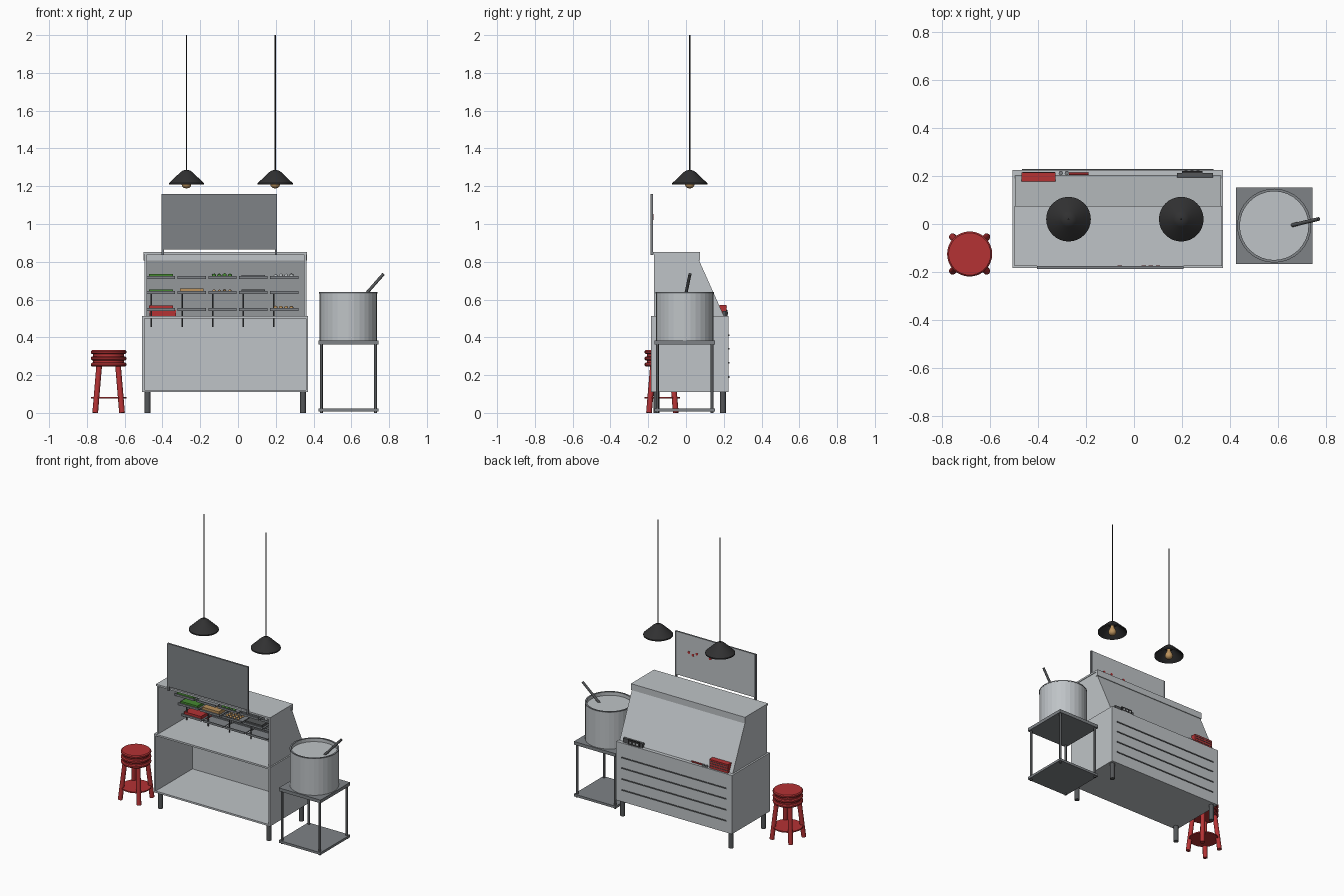
import bpy, bmesh, math, random
from mathutils import Vector

if "Cube" in bpy.data.objects:
    bpy.data.objects.remove(bpy.data.objects["Cube"])

random.seed(4)


def material(name, r, g, b):
    m = bpy.data.materials.new(name)
    m.diffuse_color = (r, g, b, 1)
    m.use_nodes = True
    m.node_tree.nodes["Principled BSDF"].inputs["Base Color"].default_value = m.diffuse_color
    return m


LIGHT = material("light steel", 0.52, 0.55, 0.57)
MID = material("grey steel", 0.21, 0.225, 0.24)
DARK = material("dark steel", 0.09, 0.095, 0.1)
BLACK = material("black enamel", 0.03, 0.03, 0.031)
RED = material("red paint", 0.46, 0.032, 0.034)
GREEN = material("leaf green", 0.06, 0.25, 0.03)
TAN = material("warm tan", 0.5, 0.29, 0.11)


def finish(name, bm, mat, smooth=False):
    bmesh.ops.recalc_face_normals(bm, faces=bm.faces)
    me = bpy.data.meshes.new(name)
    bm.to_mesh(me)
    bm.free()
    me.materials.append(mat)
    ob = bpy.data.objects.new(name, me)
    bpy.context.collection.objects.link(ob)
    if smooth:
        bpy.ops.object.select_all(action='DESELECT')
        ob.select_set(True)
        bpy.context.view_layer.objects.active = ob
        bpy.ops.object.shade_smooth_by_angle(angle=math.radians(35))
    return ob


def box(name, x, y, z, mat):
    bm = bmesh.new()
    bmesh.ops.create_cube(bm, size=1)
    for v in bm.verts:
        v.co = [sum(r) / 2 + c * (r[1] - r[0]) for r, c in zip((x, y, z), v.co)]
    return finish(name, bm, mat)


def lathe(name, profile, cx, cy, mat, n=32, smooth=True):
    bm = bmesh.new()
    verts = [bm.verts.new((r, 0, z)) for r, z in profile]
    edges = [bm.edges.new(p) for p in zip(verts, verts[1:])]
    bmesh.ops.spin(bm, geom=verts + edges, cent=(0, 0, 0), axis=(0, 0, 1),
                   angle=math.tau, steps=n)
    bmesh.ops.remove_doubles(bm, verts=bm.verts, dist=1e-5)
    bmesh.ops.translate(bm, verts=bm.verts, vec=(cx, cy, 0))
    return finish(name, bm, mat, smooth)


def rod(name, a, b, r, mat, n=12):
    a, b = Vector(a), Vector(b)
    bm = bmesh.new()
    bmesh.ops.create_cone(bm, cap_ends=True, segments=n, radius1=r, radius2=r,
                          depth=(b - a).length)
    q = Vector((0, 0, 1)).rotation_difference(b - a)
    for v in bm.verts:
        v.co = q @ v.co + (a + b) / 2
    return finish(name, bm, mat, True)


def prism(name, outline, x, mat):
    """Extrude a (y, z) outline along x."""
    bm = bmesh.new()
    f = bm.faces.new([bm.verts.new((x[0], y, z)) for y, z in outline])
    g = bmesh.ops.extrude_face_region(bm, geom=[f])["geom"]
    bmesh.ops.translate(bm, vec=(x[1] - x[0], 0, 0),
                        verts=[v for v in g if isinstance(v, bmesh.types.BMVert)])
    return finish(name, bm, mat)


# Lower cabinet, open at the front
L, R, F, B = -0.507, 0.371, -0.184, 0.226
box("cabinet_floor", (L, R), (F, B), (0.11, 0.122), LIGHT)
box("cabinet_counter", (L, R), (F, B), (0.5, 0.512), LIGHT)
box("cabinet_back", (L, R), (B - 0.012, B), (0.11, 0.512), LIGHT)
for x in (L, R - 0.012):
    box("cabinet_side", (x, x + 0.012), (F, B), (0.11, 0.512), LIGHT)
for z in (0.19, 0.265, 0.34, 0.412):
    box("back_slat_line", (L + 0.04, R - 0.04), (B, B + 0.004), (z - 0.004, z + 0.004), DARK)
for x in (-0.479, 0.344):
    for y in (-0.155, 0.195):
        rod("cabinet_leg", (x, y, 0), (x, y, 0.112), 0.016, DARK, 16)

# Upper display case with sloped rear panel
side = [(-0.17, 0.51), (0.202, 0.51), (0.068, 0.81), (0.068, 0.845), (-0.17, 0.845)]
for x in (-0.495, 0.35):
    prism("case_side", side, (x, x + 0.012), LIGHT)
prism("case_slope_panel", [(0.202, 0.51), (0.068, 0.81), (0.06, 0.81), (0.194, 0.51)],
      (-0.495, 0.362), LIGHT)
box("case_roof", (-0.499, 0.366), (-0.176, 0.074), (0.839, 0.851), LIGHT)
box("case_roof_lip", (-0.499, 0.366), (0.058, 0.074), (0.808, 0.851), LIGHT)

# Sign board on two posts
sign = box("sign_board", (-0.405, 0.207), (-0.188, -0.176), (0.865, 1.16), MID)
sign.data.materials.append(LIGHT)
for p in sign.data.polygons:
    p.material_index = 1 if p.normal.y > 0.5 else 0
for x in (-0.405, 0.195):
    box("sign_post", (x, x + 0.012), (-0.188, -0.174), (0.835, 1.16), MID)
for x, z in ((0.10, 1.04), (0.07, 1.03), (0.04, 1.045), (-0.06, 1.04)):
    rod("sign_dot", (x, -0.177, z), (x, -0.173, z), 0.009, RED)


# Stepped trays and their contents
def balls(name, x, y, z, r, mat):
    for i in range(4):
        for j in range(3):
            bm = bmesh.new()
            bmesh.ops.create_icosphere(bm, subdivisions=2, radius=r)
            bmesh.ops.translate(bm, verts=bm.verts, vec=(
                x + 0.03 + i * 0.028, y + 0.022 + j * 0.026, z + r * random.uniform(0.6, 1)))
            finish(name, bm, mat, True)


def heap(name, x, y, z, h, mat):
    box(name, (x + 0.012, x + 0.138), (y + 0.01, y + 0.085), (z, z + h), mat)


rows = [(0.0, 0.71), (0.042, 0.63), (0.08, 0.54)]
fill = {(0, 0): (heap, 0.02, GREEN), (0, 2): (balls, 0.012, GREEN),
        (0, 3): (heap, 0.014, MID), (0, 4): (balls, 0.011, LIGHT),
        (1, 0): (heap, 0.018, GREEN), (1, 1): (heap, 0.022, TAN),
        (1, 2): (balls, 0.009, TAN), (1, 3): (heap, 0.016, DARK),
        (2, 0): (heap, 0.022, RED), (2, 4): (balls, 0.011, TAN)}
for r, (y, z) in enumerate(rows):
    for c in range(5):
        x = -0.483 + c * 0.163
        box("tray", (x, x + 0.15), (y, y + 0.095), (z, z + 0.006), MID)
        for yy in (y, y + 0.089):
            box("tray_rim", (x, x + 0.15), (yy, yy + 0.006), (z, z + 0.014), MID)
        if (r, c) in fill:
            kind, size, mat = fill[r, c]
            kind("tray_food", x, y, z + 0.006, size, mat)
for c in range(5):
    x = -0.458 + c * 0.162
    rod("tray_post", (x, 0.1, 0.455), (x, 0.1, 0.632), 0.004, DARK, 8)

# Small things on the rear ledge
box("red_crate", (-0.468, -0.327), (0.178, 0.215), (0.512, 0.572), RED)
for z in (0.528, 0.545, 0.56):
    box("crate_groove", (-0.465, -0.33), (0.215, 0.217), (z - 0.002, z + 0.002), DARK)
rod("red_tool_handle", (-0.27, 0.209, 0.518), (-0.19, 0.209, 0.518), 0.005, RED)
for x in (-0.305, -0.28):
    rod("tool_head", (x, 0.212, 0.512), (x, 0.212, 0.522), 0.009, MID)
box("ledge_box", (0.18, 0.33), (0.194, 0.212), (0.512, 0.54), DARK)
box("ledge_box_cover", (0.2, 0.285), (0.212, 0.22), (0.512, 0.545), BLACK)
for x in (0.21, 0.235, 0.26):
    box("ledge_box_mark", (x, x + 0.012), (0.22, 0.222), (0.522, 0.534), LIGHT)

# Pot stand
SX, SY = (0.426, 0.743), (-0.167, 0.153)
box("stand_top", SX, SY, (0.362, 0.384), MID)
box("stand_bottom", SX, SY, (0.008, 0.024), MID)
for x in (0.441, 0.728):
    for y in (-0.152, 0.138):
        rod("stand_leg", (x, y, 0), (x, y, 0.365), 0.008, DARK)

# Stock pot and ladle
lathe("stock_pot", [(0, 0.384), (0.152, 0.384), (0.152, 0.637), (0.143, 0.637),
                    (0.143, 0.615), (0, 0.615)], 0.584, -0.007, LIGHT, 32, False)
lathe("pot_rim", [(0.143, 0.633), (0.154, 0.633), (0.154, 0.639), (0.143, 0.639),
                  (0.143, 0.633)], 0.584, -0.007, MID, 32)
rod("ladle", (0.66, -0.005, 0.61), (0.77, 0.021, 0.735), 0.008, DARK)

# Round stool
CX, CY = -0.685, -0.125
for z in (0.245, 0.278, 0.311):
    lathe("stool_cushion", [(0, z), (0.088, z), (0.094, z + 0.006), (0.094, z + 0.015),
                            (0.088, z + 0.021), (0, z + 0.021)], CX, CY, RED)
lathe("stool_core", [(0, 0.25), (0.082, 0.25), (0.082, 0.32), (0, 0.32)], CX, CY, RED)
lathe("stool_footrest", [(0, 0.077), (0.094, 0.077), (0.094, 0.085), (0, 0.085)], CX, CY, RED)
for sx in (-1, 1):
    for sy in (-1, 1):
        rod("stool_leg", (CX + sx * 0.071, CY + sy * 0.071, 0),
            (CX + sx * 0.05, CY + sy * 0.05, 0.25), 0.015, RED, 16)

# Hanging lamps
for x in (-0.273, 0.197):
    y = 0.02
    lathe("lamp_shade", [(0, 1.286), (0.018, 1.284), (0.032, 1.274), (0.093, 1.216),
                         (0.093, 1.208), (0.088, 1.21), (0.03, 1.266), (0, 1.27)],
          x, y, BLACK)
    lathe("lamp_bulb", [(0, 1.188), (0.014, 1.191), (0.023, 1.2), (0.026, 1.212),
                        (0.022, 1.225), (0.012, 1.245), (0.012, 1.27)], x, y, TAN, 20)
    rod("lamp_cord", (x, y, 1.28), (x, y, 2.0), 0.0035, BLACK, 8)
